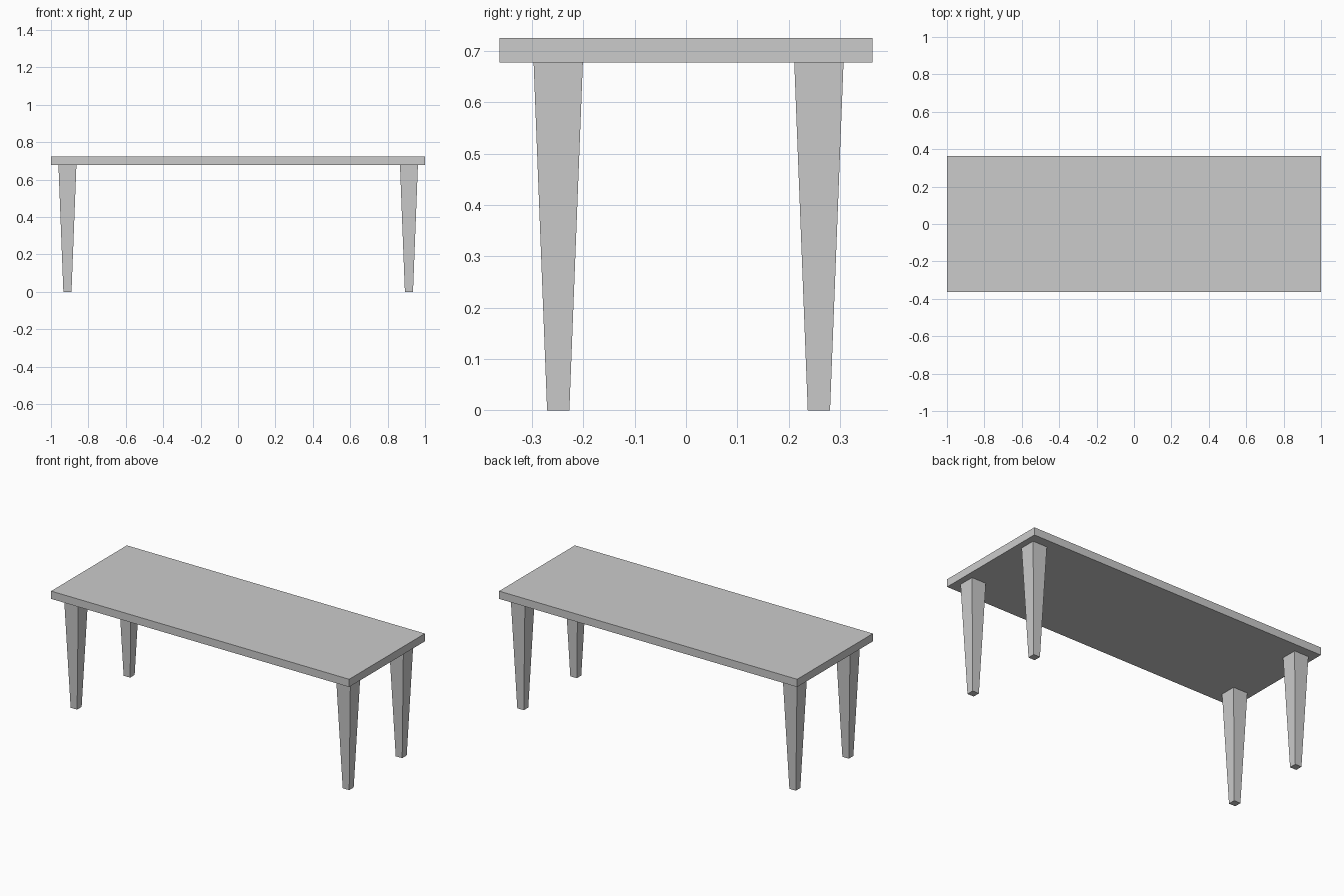
import bpy, bmesh
from mathutils import Matrix

if "Cube" in bpy.data.objects:
    bpy.data.objects.remove(bpy.data.objects["Cube"])

TOP_Z, UNDER_Z = 0.725, 0.678


def tapered_box(name, x, y, z0, z1, bottom, top):
    """Box whose bottom and top half-sizes (x, y) may differ."""
    bm = bmesh.new()
    bmesh.ops.create_cube(bm, size=2)
    for v in bm.verts:
        hx, hy = top if v.co.z > 0 else bottom
        v.co = (v.co.x * hx, v.co.y * hy, z1 if v.co.z > 0 else z0)
    bmesh.ops.transform(bm, matrix=Matrix.Translation((x, y, 0)), verts=bm.verts)
    mesh = bpy.data.meshes.new(name)
    bm.to_mesh(mesh)
    bm.free()
    obj = bpy.data.objects.new(name, mesh)
    bpy.context.collection.objects.link(obj)
    return obj


# Table top
tapered_box("table_top", 0, 0, UNDER_Z, TOP_Z, (1, 0.363), (1, 0.363))

# Four tapered legs, set very slightly towards the back
for depth, y in (("front", -0.249), ("back", 0.259)):
    for side, x in (("left", -0.912), ("right", 0.914)):
        tapered_box(f"{depth}_{side}_leg", x, y, 0, UNDER_Z,
                    (0.0217, 0.0217), (0.048, 0.048))
